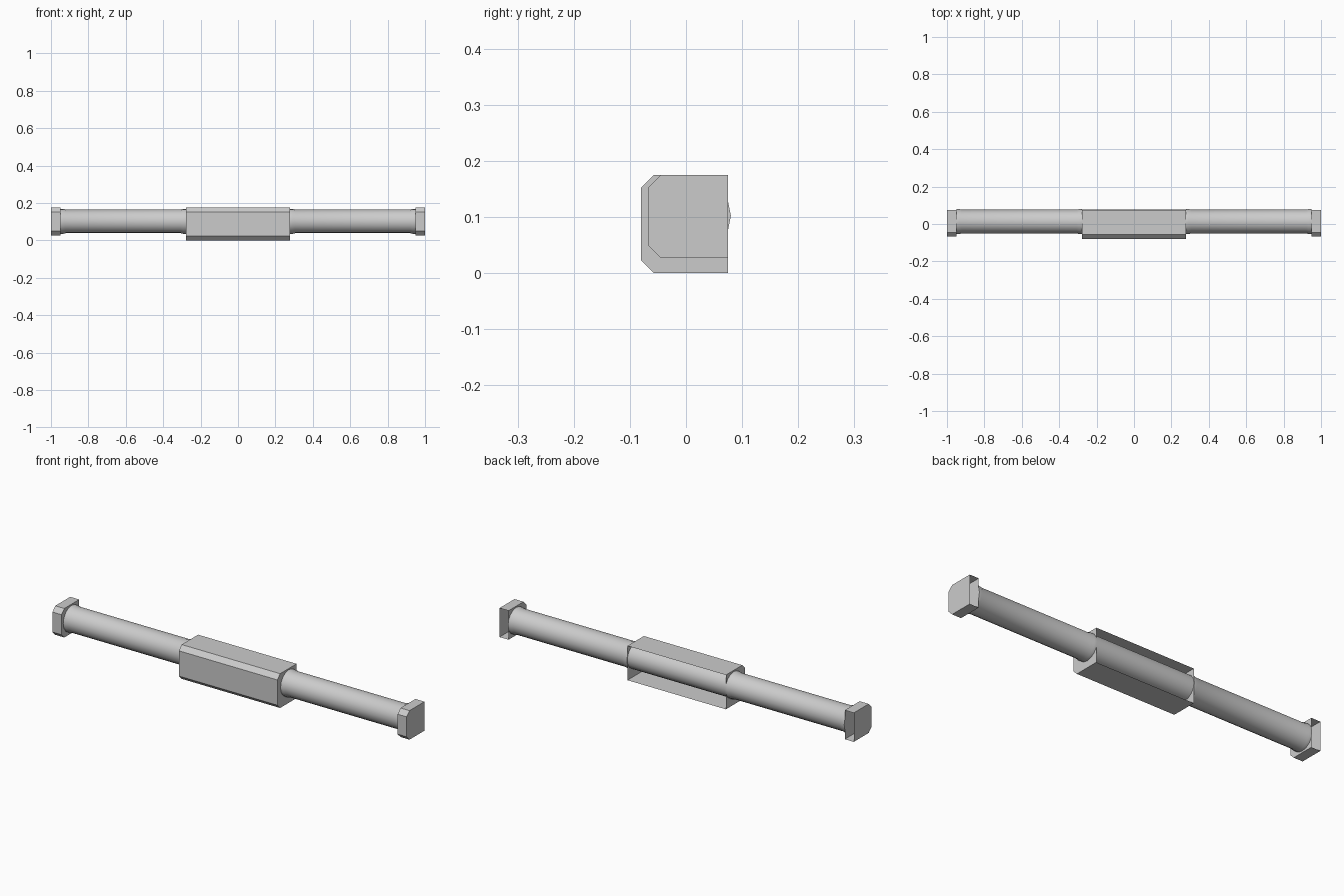
import bpy, bmesh, math

if "Cube" in bpy.data.objects:
    bpy.data.objects.remove(bpy.data.objects["Cube"])

CY, CZ, SIDES = 0.013, 0.102, 16


def finish(bm, name, smooth=False):
    bmesh.ops.recalc_face_normals(bm, faces=bm.faces)
    me = bpy.data.meshes.new(name)
    bm.to_mesh(me)
    bm.free()
    ob = bpy.data.objects.new(name, me)
    bpy.context.collection.objects.link(ob)
    if smooth:
        bpy.ops.object.select_all(action='DESELECT')
        ob.select_set(True)
        bpy.context.view_layer.objects.active = ob
        bpy.ops.object.shade_smooth_by_angle(angle=math.radians(35))
    return ob


def housing(name, x0, x1, front, bottom, top=0.175, back=0.075, c=0.023):
    """Thin chamfered shell with closed ends, open at the back."""
    prof = [(back, top), (front + c, top), (front, top - c),
            (front, bottom + c), (front + c, bottom), (back, bottom)]
    bm = bmesh.new()
    a = [bm.verts.new((x0, y, z)) for y, z in prof]
    b = [bm.verts.new((x1, y, z)) for y, z in prof]
    for i in range(len(prof) - 1):
        bm.faces.new((a[i], a[i + 1], b[i + 1], b[i]))
    bm.faces.new(a)
    bm.faces.new(b)
    # the shell is open, so orient faces away from its middle
    ob = finish(bm, name)
    mx, my, mz = (x0 + x1) / 2, (front + back) / 2, (top + bottom) / 2
    bm = bmesh.new()
    bm.from_mesh(ob.data)
    for f in bm.faces:
        m = f.calc_center_median()
        m.x -= mx
        m.y -= my
        m.z -= mz
        if f.normal.dot(m) < 0:
            f.normal_flip()
    bm.to_mesh(ob.data)
    bm.free()


def tube(name, stations):
    """Round tube along x through (x, radius) stations."""
    bm = bmesh.new()
    rings = []
    for x, r in stations:
        rings.append([bm.verts.new((x, CY + r * math.cos(2 * math.pi * i / SIDES),
                                    CZ + r * math.sin(2 * math.pi * i / SIDES)))
                      for i in range(SIDES)])
    for p, q in zip(rings, rings[1:]):
        for i in range(SIDES):
            j = (i + 1) % SIDES
            bm.faces.new((p[i], p[j], q[j], q[i]))
    bm.faces.new(rings[0])
    bm.faces.new(rings[-1])
    finish(bm, name, True)


# Central housing and the two end brackets
housing("center_housing", -0.278, 0.278, -0.08, 0.0)
for side, x0, x1 in (("left", -1.0, -0.949), ("right", 0.949, 1.0)):
    housing(side + "_end_bracket", x0, x1, -0.068, 0.027)

# Pipe with raised collars where it meets the housing and brackets
half = [(0.278, 0.0635), (0.278, 0.067), (0.292, 0.067), (0.306, 0.0635),
        (0.921, 0.0635), (0.935, 0.067), (0.949, 0.067)]
tube("pipe", [(-x, r) for x, r in reversed(half)] + half)
